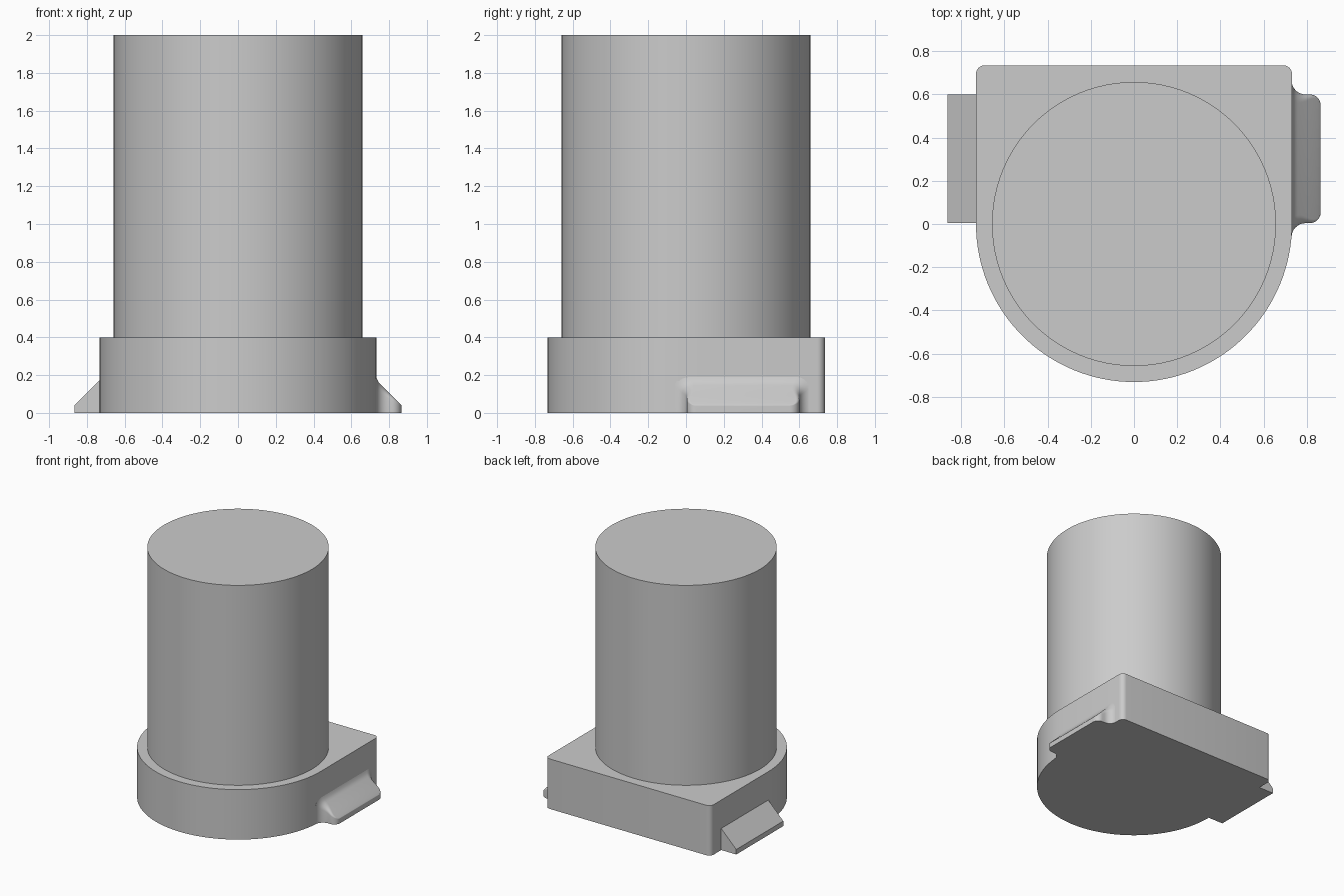
import bpy, bmesh, math

if "Cube" in bpy.data.objects:
    bpy.data.objects.remove(bpy.data.objects["Cube"])

grey = bpy.data.materials.new("plain grey")
grey.diffuse_color = (0.6, 0.6, 0.6, 1)
grey.use_nodes = True
grey.node_tree.nodes["Principled BSDF"].inputs["Base Color"].default_value = grey.diffuse_color


def loft(name, rings, angle=30):
    """Skin a list of equal-length point rings and cap both ends."""
    bm = bmesh.new()
    vs = [[bm.verts.new(p) for p in r] for r in rings]
    n = len(vs[0])
    for a, b in zip(vs, vs[1:]):
        for i in range(n):
            j = (i + 1) % n
            bm.faces.new((a[i], a[j], b[j], b[i]))
    bm.faces.new(vs[0][::-1])
    bm.faces.new(vs[-1])
    bmesh.ops.recalc_face_normals(bm, faces=bm.faces)
    me = bpy.data.meshes.new(name)
    bm.to_mesh(me)
    bm.free()
    me.materials.append(grey)
    ob = bpy.data.objects.new(name, me)
    bpy.context.collection.objects.link(ob)
    bpy.ops.object.select_all(action='DESELECT')
    ob.select_set(True)
    bpy.context.view_layer.objects.active = ob
    bpy.ops.object.shade_smooth_by_angle(angle=math.radians(angle))
    return ob


def arc(cx, cy, r, a0, a1, n):
    return [(cx + r * math.cos(math.radians(a0 + (a1 - a0) * i / n)),
             cy + r * math.sin(math.radians(a0 + (a1 - a0) * i / n)))
            for i in range(n + 1)]


def extrude(name, outline, z0, z1):
    return loft(name, [[(x, y, z) for x, y in outline] for z in (z0, z1)])


# Base: half round at the front, square with small rounded corners at the back
R, C = 0.732, 0.04
plan = (arc(0, 0, R, 180, 360, 64)
        + arc(R - C, 0.735 - C, C, 0, 90, 6)
        + arc(C - R, 0.735 - C, C, 90, 180, 6))
extrude("base", plan, 0, 0.4)

# Upright cylinder
extrude("cylinder_body", arc(0, 0, 0.658, 0, 360, 96)[:-1], 0.4, 2.0)

# Left tab: sharp sloped wedge
wedge = [(-0.725, 0), (-0.865, 0), (-0.865, 0.04), (-0.725, 0.18)]
loft("left_tab", [[(x, y, z) for x, z in wedge] for y in (0.005, 0.6)])

# Right tab: same wedge, blended into the base and rounded at its outer corners
F, E, W = 0.065, 0.05, 0.298
X0, X1, YC = 0.73, 0.865, 0.302
stations = [(0.72, W + F, 0.2)]
for i in range(9):                                   # concave blend
    t = math.radians(90 * i / 8)
    x = X0 + F * (1 - math.cos(t))
    h = X1 + 0.04 - x + 0.02 * max(0, 1 - (x - X0) / 0.02) ** 2
    stations.append((x, W + F * (1 - math.sin(t)), h))
for i in range(9):                                   # convex outer corners
    t = math.radians(90 * i / 8)
    x = X1 - E + E * math.sin(t)
    stations.append((x, W - E + E * math.cos(t), X1 + 0.04 - x))

rings = []
for x, w, h in stations:
    r = max(0.004, min(0.06, (h - 0.04) * 0.45))
    top = arc(w - r, h - r, r, 0, 90, 6) + arc(r - w, h - r, r, 90, 180, 6)
    rings.append([(x, YC + y, z) for y, z in [(-w, 0), (w, 0)] + top])
loft("right_tab", rings, 35)
